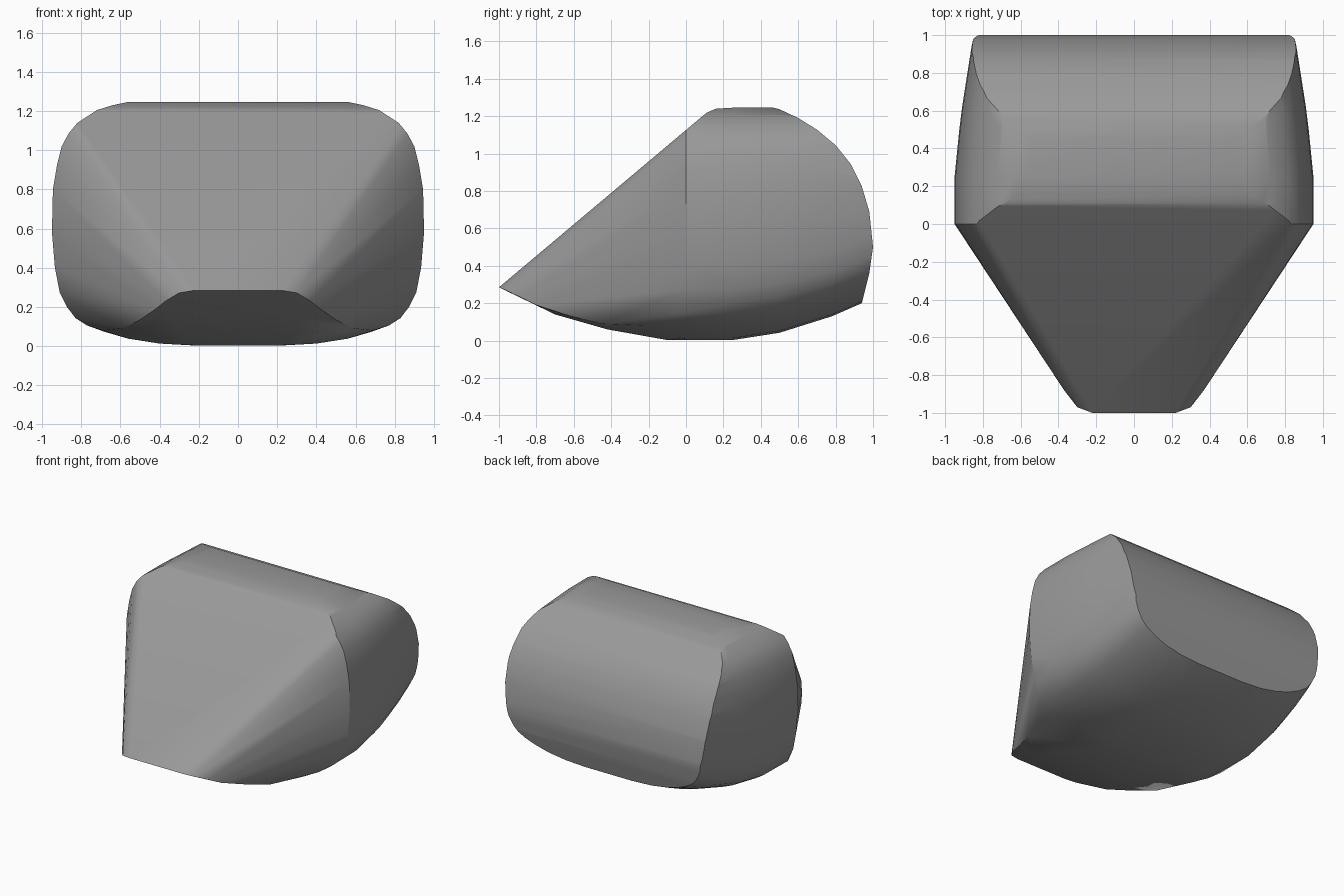
import bpy
import bmesh
import math

cube = bpy.data.objects.get("Cube")
if cube:
    bpy.data.objects.remove(cube, do_unlink=True)

# Half cross-section of the body (x, z), from bottom centre to top centre
SECTION = [(0.22, 0.0), (0.40, 0.01), (0.56, 0.035), (0.68, 0.07), (0.765, 0.105),
           (0.83, 0.145), (0.875, 0.20), (0.91, 0.27), (0.935, 0.40), (0.95, 0.58),
           (0.945, 0.80), (0.925, 0.92), (0.90, 1.02), (0.865, 1.085), (0.82, 1.14),
           (0.72, 1.205), (0.64, 1.23), (0.56, 1.247)]

# Stations along the body: y, half width, underside height
STATIONS = [(0.0, 0.95, 0.003), (0.25, 0.95, 0.003), (0.5, 0.925, 0.042),
            (0.62, 0.91, 0.08), (0.78, 0.885, 0.13), (0.94, 0.86, 0.20), (1.03, 0.84, 0.25)]

# Side profile (y, z): sloping front, flat top and rounded back
SIDE = [(-1.0, 0.285), (0.07, 1.185), (0.11, 1.218), (0.16, 1.24), (0.28, 1.247), (0.46, 1.247),
        (0.50, 1.237), (0.60, 1.19), (0.70, 1.128), (0.80, 1.045), (0.88, 0.945),
        (0.94, 0.825), (0.98, 0.69), (1.0, 0.50), (0.98, 0.36), (0.94, 0.20)]

# Rim and underside of the front tip (x, y, z)
TIP = [(0.22, -1.0, 0.285), (0.30, -0.97, 0.272), (0.37, -0.88, 0.23), (0.42, -0.80, 0.19),
       (0.50, -0.63, 0.135), (0.59, -0.45, 0.09), (0.69, -0.20, 0.08), (0.77, -0.11, 0.105),
       (0.83, -0.05, 0.143), (0.30, -0.70, 0.14), (0.30, -0.42, 0.06), (0.20, -0.10, 0.003)]


def hull(bm):
    """Replace the mesh by the convex shell around its points."""
    points = [v.co.copy() for v in bm.verts]
    bm.clear()
    for p in points:
        bm.verts.new(p)
    bmesh.ops.remove_doubles(bm, verts=bm.verts[:], dist=0.0005)
    result = bmesh.ops.convex_hull(bm, input=bm.verts[:])
    loose = {g for g in result["geom_interior"] + result["geom_unused"]
             if isinstance(g, bmesh.types.BMVert)}
    bmesh.ops.delete(bm, geom=list(loose), context="VERTS")


def add_mirrored(bm, x, y, z):
    for side in (-1, 1):
        bm.verts.new((side * x, y, z))


bm = bmesh.new()
# Tapered body with a rising underside
for y, width, base in STATIONS:
    for x, z in SECTION:
        add_mirrored(bm, x * width / 0.95, y, base + z * (1 - base / 1.247))
hull(bm)

# Trim the body to the side profile
for (y0, z0), (y1, z1) in zip(SIDE, SIDE[1:]):
    bmesh.ops.bisect_plane(bm, geom=bm.verts[:] + bm.edges[:] + bm.faces[:], dist=1e-5,
                           plane_co=(0, y0, z0), plane_no=(0, z0 - z1, y1 - y0),
                           clear_outer=True)

# Stretch the shell out to the front tip
for p in TIP:
    add_mirrored(bm, *p)
hull(bm)
bmesh.ops.dissolve_limit(bm, angle_limit=math.radians(0.5), verts=bm.verts[:], edges=bm.edges[:])
bmesh.ops.recalc_face_normals(bm, faces=bm.faces[:])

mesh = bpy.data.meshes.new("wedge_body")
bm.to_mesh(mesh)
bm.free()
body = bpy.data.objects.new("wedge_body", mesh)
bpy.context.collection.objects.link(body)

# Plain grey material
grey = bpy.data.materials.new("grey")
grey.use_nodes = True
colour = (0.32, 0.32, 0.32, 1.0)
grey.diffuse_color = colour
grey.node_tree.nodes["Principled BSDF"].inputs["Base Color"].default_value = colour
mesh.materials.append(grey)

# Smooth shading with sharp creases
bpy.ops.object.select_all(action="DESELECT")
body.select_set(True)
bpy.context.view_layer.objects.active = body
bpy.ops.object.shade_smooth_by_angle(angle=math.radians(30))
